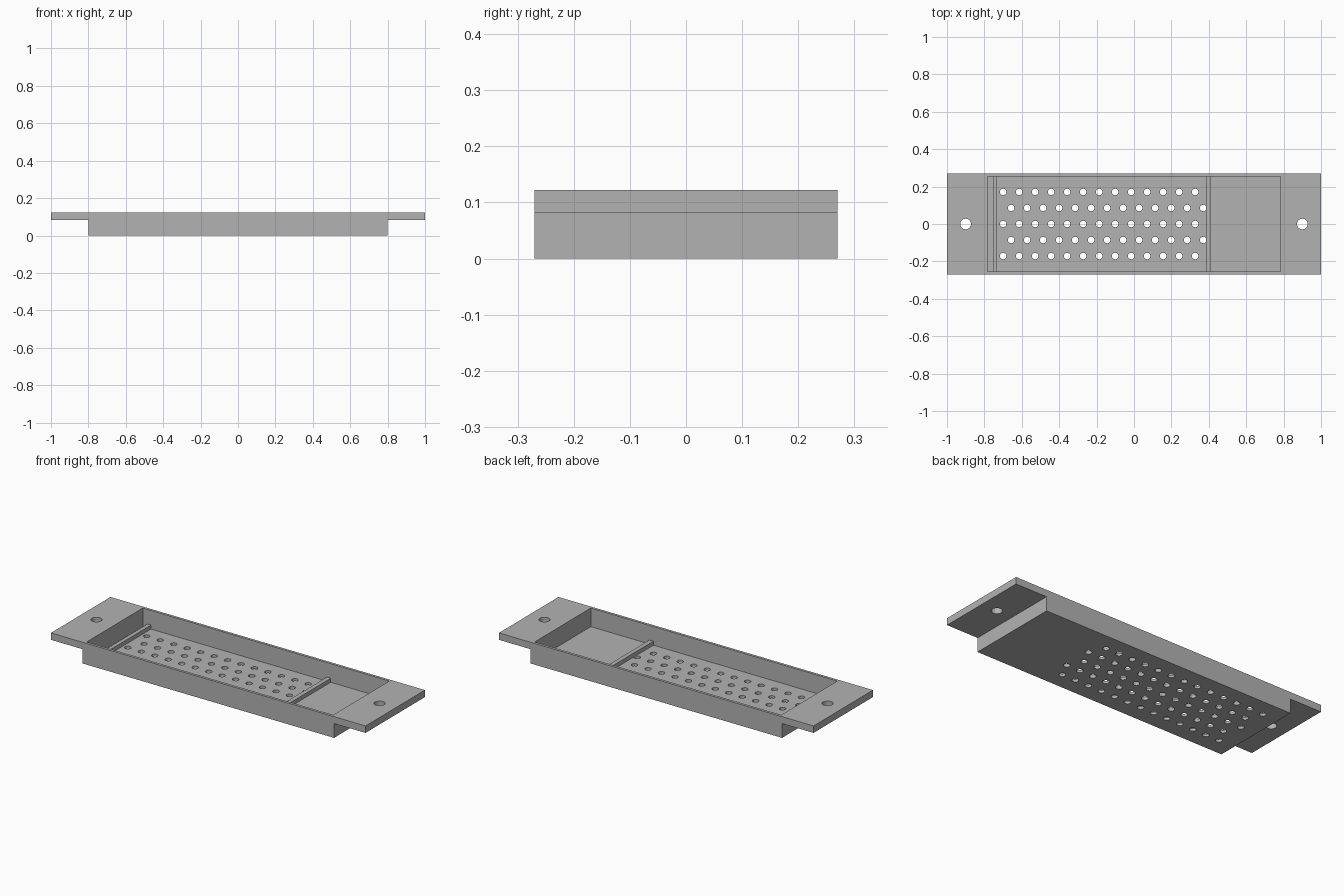
import bpy, bmesh, math
from mathutils import Matrix

if "Cube" in bpy.data.objects:
    bpy.data.objects.remove(bpy.data.objects["Cube"], do_unlink=True)

HALF_W, TOP, FLANGE_Z, FLOOR = 0.27, 0.122, 0.082, 0.015
CAV_X, CAV_Y, PITCH = 0.784, 0.255, 0.0856

grey = bpy.data.materials.new("plain grey")
grey.use_nodes = True
grey.diffuse_color = (0.45, 0.45, 0.45, 1)
grey.node_tree.nodes["Principled BSDF"].inputs["Base Color"].default_value = grey.diffuse_color


def finish(bm, name):
    bmesh.ops.recalc_face_normals(bm, faces=bm.faces)
    mesh = bpy.data.meshes.new(name)
    bm.to_mesh(mesh)
    bm.free()
    mesh.materials.append(grey)
    obj = bpy.data.objects.new(name, mesh)
    bpy.context.collection.objects.link(obj)
    return obj


def box(name, x0, x1, y0, y1, z0, z1):
    bm = bmesh.new()
    place = (Matrix.Translation(((x0 + x1) / 2, (y0 + y1) / 2, (z0 + z1) / 2))
             @ Matrix.Diagonal((x1 - x0, y1 - y0, z1 - z0, 1)))
    bmesh.ops.create_cube(bm, size=1, matrix=place)
    return finish(bm, name)


def add_drill(bm, x, y, radius):
    bmesh.ops.create_cone(bm, cap_ends=True, segments=16, radius1=radius, radius2=radius,
                          depth=1, matrix=Matrix.Translation((x, y, 0)))


def cut(target, cutter):
    cutter.hide_render = True
    mod = target.modifiers.new("cut", 'BOOLEAN')
    mod.operation, mod.solver, mod.object = 'DIFFERENCE', 'EXACT', cutter
    bpy.context.view_layer.objects.active = target
    bpy.ops.object.modifier_apply(modifier=mod.name)
    bpy.data.objects.remove(cutter, do_unlink=True)


# Tray body with end flanges: one T-shaped side profile, extruded across the width
half = [(0.8, 0), (0.8, FLANGE_Z), (1, FLANGE_Z), (1, TOP)]
outline = half + [(-x, z) for x, z in reversed(half)]
bm = bmesh.new()
face = bm.faces.new([bm.verts.new((x, -HALF_W, z)) for x, z in outline])
ext = bmesh.ops.extrude_face_region(bm, geom=[face])
bmesh.ops.translate(bm, vec=(0, 2 * HALF_W, 0),
                    verts=[v for v in ext["geom"] if isinstance(v, bmesh.types.BMVert)])
tray = finish(bm, "tray")

# Open cavity
cut(tray, box("cavity_cutter", -CAV_X, CAV_X, -CAV_Y, CAV_Y, FLOOR, 0.5))

# Staggered drain holes and one mounting hole in each flange
bm = bmesh.new()
for row in range(-2, 3):
    start = -0.7 + (PITCH / 2 if row % 2 else 0)
    for col in range(13):
        add_drill(bm, start + col * PITCH, row * PITCH, 0.0175)
for side in (-1, 1):
    add_drill(bm, side * 0.9, 0, 0.029)
cut(tray, finish(bm, "hole_cutter"))

# Low cross ribs on the cavity floor
for name, x0, x1 in (("right_rib", -0.755, -0.732), ("left_rib", 0.386, 0.411)):
    box(name, x0, x1, -CAV_Y, CAV_Y, FLOOR, FLOOR + 0.023)
